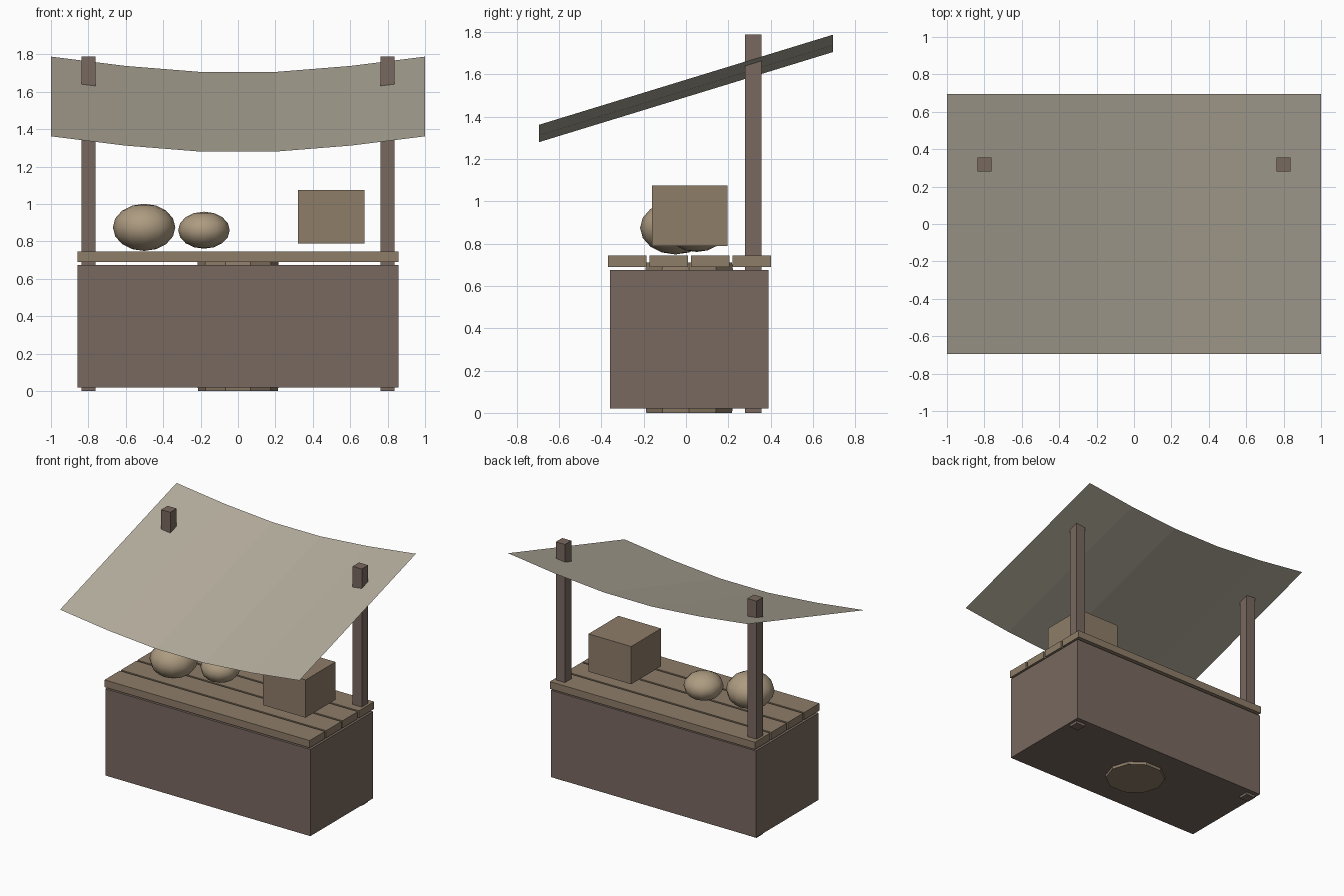
import bpy, bmesh
from math import cos, sin, pi

if "Cube" in bpy.data.objects:
    bpy.data.objects.remove(bpy.data.objects["Cube"])


def material(name, rgb):
    m = bpy.data.materials.new(name)
    m.diffuse_color = (*rgb, 1)
    m.use_nodes = True
    m.node_tree.nodes["Principled BSDF"].inputs["Base Color"].default_value = m.diffuse_color
    return m


DARK = material("dark_wood", (0.19, 0.14, 0.115))
WOOD = material("plank_wood", (0.27, 0.205, 0.14))
CLOTH = material("canvas", (0.46, 0.42, 0.34))
SACK = material("sackcloth", (0.42, 0.33, 0.22))


def make(name, bm, mat):
    bmesh.ops.recalc_face_normals(bm, faces=bm.faces)
    me = bpy.data.meshes.new(name)
    bm.to_mesh(me)
    bm.free()
    me.materials.append(mat)
    ob = bpy.data.objects.new(name, me)
    bpy.context.collection.objects.link(ob)
    return ob


def box(name, lo, hi, mat):
    bm = bmesh.new()
    bmesh.ops.create_cube(bm, size=1)
    for v in bm.verts:
        for i in range(3):
            v.co[i] = lo[i] if v.co[i] < 0 else hi[i]
    return make(name, bm, mat)


def sack(name, centre, radius, half_height):
    bm = bmesh.new()
    bmesh.ops.create_uvsphere(bm, u_segments=12, v_segments=8, radius=1)
    bmesh.ops.scale(bm, vec=(radius, radius, half_height), verts=bm.verts)
    bmesh.ops.translate(bm, vec=centre, verts=bm.verts)
    for f in bm.faces:
        f.smooth = True
    return make(name, bm, SACK)


# Counter body and its four top planks
box("counter_body", (-0.857, -0.36, 0.02), (0.857, 0.39, 0.675), DARK)
for i in range(4):
    y = -0.368 + i * 0.196
    box(f"counter_plank_{i + 1}", (-0.857, y, 0.69), (0.857, y + 0.181, 0.745), WOOD)

# Rear posts
for side, x in (("left", -0.8), ("right", 0.8)):
    box(f"{side}_post", (x - 0.038, 0.28, 0), (x + 0.038, 0.356, 1.788), DARK)

# Ten-sided barrel inside the counter
bm = bmesh.new()
rings = [[bm.verts.new((r * cos(a * pi / 5), 0.015 + r * sin(a * pi / 5), z))
          for a in range(10)]
         for r, z in ((0.213, 0), (0.26, 0.355), (0.213, 0.71))]
for a, b in zip(rings, rings[1:]):
    for k in range(10):
        n = (k + 1) % 10
        bm.faces.new((a[k], a[n], b[n], b[k]))
bm.faces.new(rings[0])
bm.faces.new(rings[-1])
make("barrel", bm, WOOD)

# Sagging, sloping canopy sheet
bm = bmesh.new()
rows = [[bm.verts.new((x, y, z + sag))
         for x, sag in ((-1, 0.082), (-0.6, 0.032), (-0.2, 0),
                        (0.2, 0), (0.6, 0.032), (1, 0.082))]
        for y, z in ((-0.695, 1.28), (0.695, 1.706))]
for k in range(5):
    bm.faces.new((rows[0][k], rows[0][k + 1], rows[1][k + 1], rows[1][k]))
make("canopy", bm, CLOTH)

# Goods on the counter
sack("large_sack", (-0.502, -0.05, 0.875), 0.167, 0.126)
sack("small_sack", (-0.182, 0.05, 0.86), 0.138, 0.099)
box("crate", (0.32, -0.16, 0.79), (0.677, 0.197, 1.075), WOOD)
